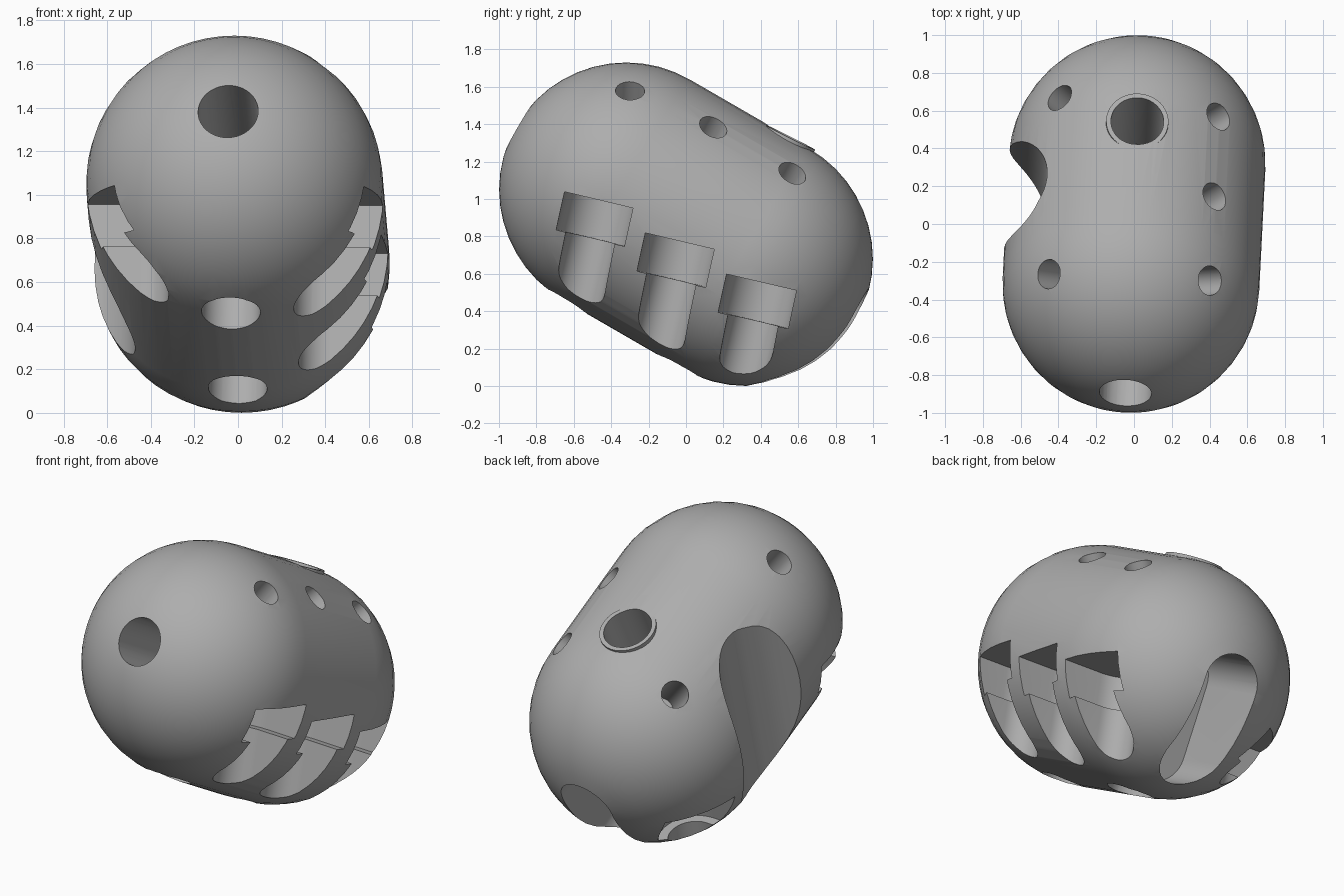
import bpy, bmesh
from math import sin, cos, pi, radians
from mathutils import Matrix, Vector

if "Cube" in bpy.data.objects:
    bpy.data.objects.remove(bpy.data.objects["Cube"])

R, HALF = 0.68, 0.369          # capsule radius and half length of its straight part
FRAME = (Matrix.Translation((0, 0, 0.865)) @ Matrix.Rotation(radians(-2.9), 4, 'Z')
         @ Matrix.Rotation(radians(-30), 4, 'X'))

grey = bpy.data.materials.new("plain_grey")
grey.use_nodes = True
grey.diffuse_color = (0.42, 0.42, 0.42, 1)
grey.node_tree.nodes["Principled BSDF"].inputs["Base Color"].default_value = (0.42, 0.42, 0.42, 1)


def make_object(name, bm):
    bmesh.ops.recalc_face_normals(bm, faces=bm.faces)
    mesh = bpy.data.meshes.new(name)
    bm.to_mesh(mesh)
    bm.free()
    mesh.materials.append(grey)
    ob = bpy.data.objects.new(name, mesh)
    bpy.context.collection.objects.link(ob)
    ob.matrix_world = FRAME
    return ob


def prism(name, start, direction, radius, length, half=0.0, up=(0, 0, 1), steps=20):
    """Round or stadium-shaped bar from start along direction, long towards up."""
    z = Vector(direction).normalized()
    x = Vector(up).cross(z)
    if x.length < 0.01:
        x = Vector((1, 0, 0))
    x.normalize()
    y = z.cross(x)
    bm = bmesh.new()
    ring = []
    for side, shift in ((0, half), (pi, -half)):
        last = steps if half == 0 else steps + 1
        for i in range(last):
            a = side + pi * i / steps
            ring.append(bm.verts.new(Vector(start) + x * radius * cos(a)
                                     + y * (shift + radius * sin(a))))
    face = bm.faces.new(ring)
    out = bmesh.ops.extrude_face_region(bm, geom=[face])
    moved = [v for v in out["geom"] if isinstance(v, bmesh.types.BMVert)]
    bmesh.ops.translate(bm, verts=moved, vec=z * length)
    return make_object(name, bm)


# Capsule body, turned around its long axis
bm = bmesh.new()
profile = []
for end in (-1, 1):
    for i in range(13):
        a = pi / 2 * (i / 12 if end > 0 else 1 - i / 12)
        profile.append(bm.verts.new((R * cos(a), end * (HALF + R * sin(a)), 0)))
edges = [bm.edges.new(pair) for pair in zip(profile, profile[1:])]
bmesh.ops.spin(bm, geom=profile + edges, cent=(0, 0, 0), axis=(0, 1, 0),
               angle=2 * pi, steps=56)
bmesh.ops.remove_doubles(bm, verts=bm.verts, dist=0.0005)
body = make_object("capsule_body", bm)


def combine(tool, operation='DIFFERENCE'):
    tool.hide_render = True
    mod = body.modifiers.new("shape", 'BOOLEAN')
    mod.object, mod.operation, mod.solver = tool, operation, 'EXACT'
    bpy.context.view_layer.objects.active = body
    bpy.ops.object.modifier_apply(modifier=mod.name)
    bpy.data.objects.remove(tool)


# Slightly raised rim around the top opening, and the opening itself
top_axis = Vector((0, -0.06, 1)).normalized()
top_centre = Vector((-0.01, 0.235, 0.68))
combine(prism("top_rim", top_centre - top_axis * 0.2, top_axis, 0.165, 0.2), 'UNION')
combine(prism("top_bore", top_centre + top_axis * 0.2, -top_axis, 0.14, 0.75))

# Large round openings: front tip and two underneath
combine(prism("front_bore", (0, -1.2, 0), (0, 1, 0), 0.138, 0.85))
for along in (-0.35, 0.35):
    combine(prism("under_bore", (0, along, -0.85), (0, 0, 1), 0.135, 0.7))

# Long slot from the back tip down to the underside
combine(prism("back_slot", (0, 1.3, -0.195), (0, -1, 0), 0.174, 0.8, half=0.215))

# Small button holes on the upper flanks
for x, along in ((0.42, 0.375), (0.42, -0.115), (0.42, -0.6), (-0.43, 0.45), (-0.44, -0.6)):
    over = max(0, abs(along) - HALF) * (1 if along > 0 else -1)
    outward = Vector((x, over, (R * R - x * x - over * over) ** 0.5)).normalized()
    centre = Vector((0, along - over, 0))
    combine(prism("button_hole", centre + outward * 0.9, -outward, 0.078, 0.65))

# Finger channels, open to the side: a wide upper recess above a narrower bore
down = Vector((0, 0.286, -0.955)).normalized()
left_tops = [(0.72, -0.441 + 0.487 * k, -0.105 + 0.027 * k) for k in range(3)]
right_tops = [(-0.72, -0.55, -0.163), (-0.72, 0.715, -0.17)]
for spot in left_tops + right_tops:
    for name, radius, start, length in (("finger_recess", 0.19, 0, 0.21),
                                        ("finger_bore", 0.136, 0.1, 1.0)):
        combine(prism(name, Vector(spot) + down * start, down, radius, length,
                      half=0.3, up=(1, 0, 0)))

# Thumb scoop: a broad groove on the other flank, parallel to the channels
combine(prism("thumb_scoop", Vector((-0.757, 0.11, 0)) - down * 0.9, down, 0.272, 1.8,
              half=0.03, up=(-0.4, -0.9, 0), steps=28))

# Smooth shading with crisp cut edges
bpy.ops.object.select_all(action='DESELECT')
body.select_set(True)
bpy.context.view_layer.objects.active = body
bpy.ops.object.shade_smooth_by_angle(angle=radians(30))
